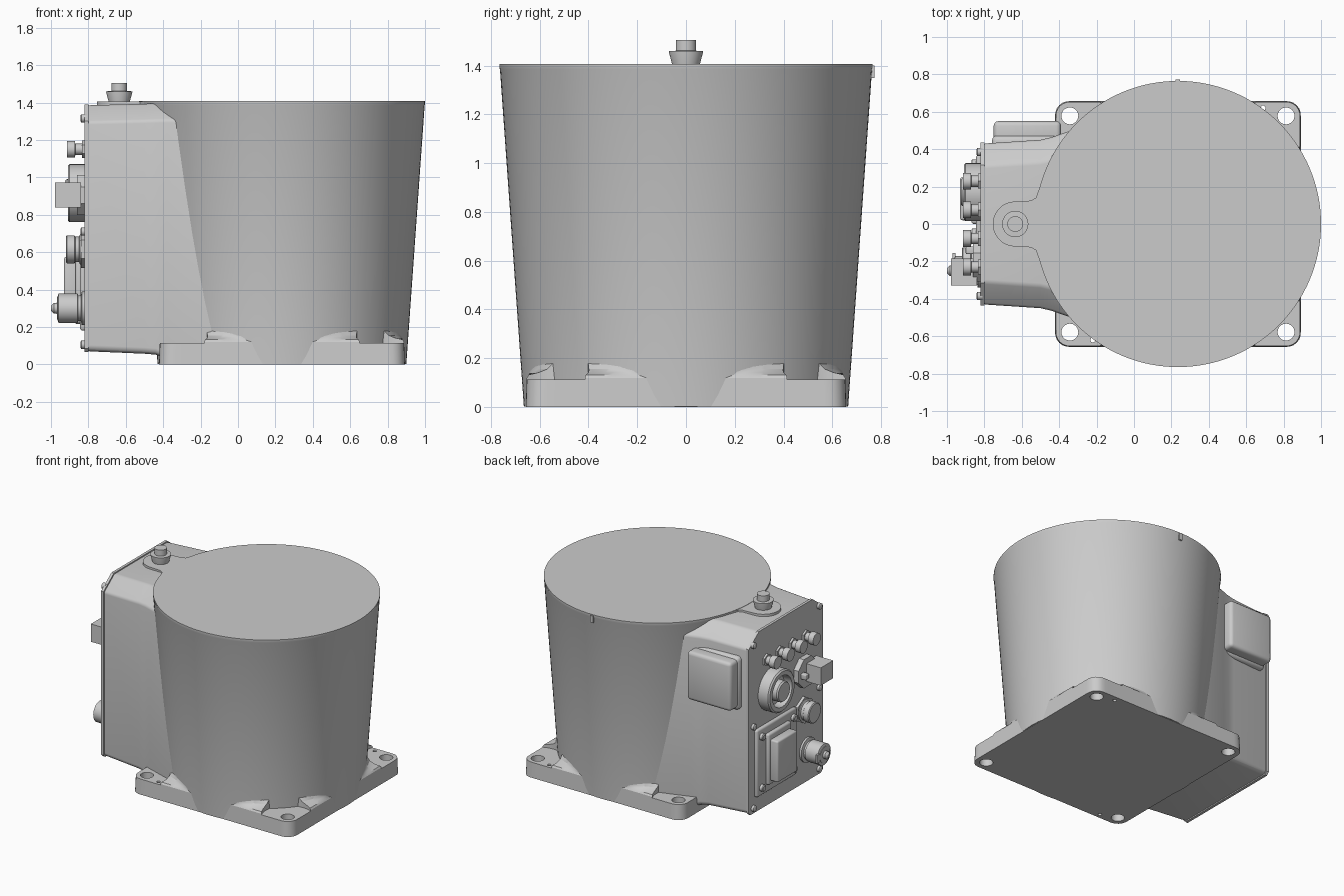
import bpy, bmesh
from math import sin, cos, pi, sqrt
from mathutils import Matrix, Vector

if "Cube" in bpy.data.objects:
    bpy.data.objects.remove(bpy.data.objects["Cube"])

CX = 0.235  # centre of the tapered housing


def finish(name, bm, bevel=0, segs=3, angle=30):
    bmesh.ops.recalc_face_normals(bm, faces=bm.faces)
    me = bpy.data.meshes.new(name)
    bm.to_mesh(me)
    bm.free()
    ob = bpy.data.objects.new(name, me)
    bpy.context.collection.objects.link(ob)
    if bevel:
        m = ob.modifiers.new("bevel", 'BEVEL')
        m.width, m.segments, m.limit_method = bevel, segs, 'ANGLE'
        m.angle_limit = 0.6
        apply_mods(ob)
    smooth(ob, angle)
    return ob


def activate(ob):
    bpy.ops.object.select_all(action='DESELECT')
    bpy.context.view_layer.objects.active = ob
    ob.select_set(True)


def apply_mods(ob):
    activate(ob)
    for m in list(ob.modifiers):
        bpy.ops.object.modifier_apply(modifier=m.name)


def smooth(ob, angle=30):
    activate(ob)
    bpy.ops.object.shade_smooth_by_angle(angle=angle * pi / 180)


def loft(name, sections, **kw):
    bm = bmesh.new()
    rings = [[bm.verts.new(p) for p in s] for s in sections]
    n = len(rings[0])
    for a, b in zip(rings, rings[1:]):
        for i in range(n):
            j = (i + 1) % n
            bm.faces.new((a[i], a[j], b[j], b[i]))
    bm.faces.new(rings[0])
    bm.faces.new(rings[-1])
    return finish(name, bm, **kw)


def box(name, lo, hi, bevel=0, segs=3):
    lo, hi = Vector(lo), Vector(hi)
    bm = bmesh.new()
    bmesh.ops.create_cube(bm, size=1, matrix=Matrix.Translation((lo + hi) / 2)
                          @ Matrix.Diagonal((*(hi - lo), 1)))
    return finish(name, bm, bevel, segs)


def lathe(name, origin, profile, axis='Z', n=40, turn=0):
    """Closed turned part; profile is (radius, distance along axis); axis Z or -X."""
    rot = Matrix.Rotation(-pi / 2, 4, 'Y') if axis == 'X' else Matrix()
    mat = Matrix.Translation(origin) @ rot
    return loft(name, [[mat @ Vector((r * cos(2 * pi * i / n + turn), r * sin(2 * pi * i / n + turn), h))
                        for i in range(n)] for r, h in profile])


def cut(ob, points, r, z0, z1):
    bm = bmesh.new()
    for x, y in points:
        bmesh.ops.create_cone(bm, cap_ends=True, segments=40, radius1=r, radius2=r, depth=z1 - z0,
                              matrix=Matrix.Translation((x, y, (z0 + z1) / 2)))
    c = finish("cutter", bm)
    c.hide_render = True
    m = ob.modifiers.new("cut", 'BOOLEAN')
    m.operation, m.solver, m.object = 'DIFFERENCE', 'EXACT', c
    apply_mods(ob)
    bpy.data.objects.remove(c)


# tapered round housing with flat lid
lathe("housing", (CX, 0, 0), [(0.665, 0.002), (0.763, 1.385), (0.765, 1.39), (0.765, 1.407)], n=128)
box("housing_index_tab", (CX - 0.012, 0.74, 1.35), (CX + 0.012, 0.772, 1.40))


# square base flange blending into the round housing
def square_radius(t, h, r=0.075):
    c, s = abs(cos(t)), abs(sin(t))
    d, m = h / max(c, s), h - r
    if d * min(c, s) > m:
        k = m * (c + s)
        d = k + sqrt(max(0, k * k - 2 * m * m + r * r))
    return d


def base_ring(z, h, mix):
    ring = []
    for i in range(256):
        t = 2 * pi * i / 256
        d = square_radius(t, h) * (1 - mix) + 0.672 * mix
        ring.append((CX + d * cos(t), d * sin(t), z))
    return ring


base = loft("base_flange", [base_ring(0, 0.657, 0), base_ring(0.12, 0.653, 0), base_ring(0.132, 0.645, 0),
                            base_ring(0.142, 0.645, 0.5), base_ring(0.155, 0.645, 0.8),
                            base_ring(0.185, 0.645, 1)])
bolts = [(CX + sx * 0.578, sy * 0.578) for sx in (-1, 1) for sy in (-1, 1)]
cut(base, bolts, 0.18, 0.113, 0.4)
cut(base, bolts, 0.045, -0.1, 0.4)
cut(base, [(0.69, 0.62), (-0.22, -0.62)], 0.013, -0.1, 0.4)
smooth(base)


# connector box flaring into the housing
def box_section(x, w, zb, zt=1.39):
    half = [(w - 0.02, zb), (w, zb + 0.02), (w, zt - 0.09), (w - 0.12, zt)]
    return [(x, y, z) for y, z in half] + [(x, -y, z) for y, z in reversed(half)]


loft("connector_box", [box_section(-0.805, 0.43, 0.07, 1.385), box_section(-0.5, 0.45, 0.057, 1.393),
                       box_section(-0.44, 0.464, 0.052, 1.395), box_section(-0.38, 0.485, 0.03, 1.396),
                       box_section(0, 0.61, 0.03, 1.396)], bevel=0.025)
loft("connector_plate", [box_section(-0.82, 0.435, 0.065), box_section(-0.8, 0.435, 0.065)])

# raised boss and plug on top of the box
arc = [(-0.635 + 0.12 * cos(t), 0.12 * sin(t)) for t in [pi / 2 + pi * i / 24 for i in range(25)]]
neck = [(-0.55, -0.125), (-0.525, -0.14), (-0.51, -0.18), (-0.49, -0.24), (-0.3, -0.3)]
outline = arc + neck + [(x, -y) for x, y in reversed(neck)]
loft("top_boss", [[(x, y, z) for x, y in outline] for z in (1.35, 1.405)])
lathe("top_plug", (-0.635, 0, 0), [(0.055, 1.39), (0.058, 1.41), (0.07, 1.455), (0.07, 1.46),
                                  (0.042, 1.461), (0.042, 1.505)])

# side cover on the rear face of the box
box("side_cover_frame", (-0.76, 0.36, 0.84), (-0.38, 0.475, 1.235), 0.03)
box("side_cover", (-0.75, 0.42, 0.86), (-0.39, 0.55, 1.22), 0.025)

# plate screws
for i, z in enumerate((0.105, 0.71, 1.315)):
    for y in (-0.385, 0.385):
        lathe(f"plate_screw_{i}", (-0.81, y, z), [(0.022, 0), (0.022, 0.028), (0.015, 0.032)], 'X', 20)

# row of four small connectors
for i in range(4):
    p = (-0.815, -0.23 + 0.153 * i, 1.15)
    lathe(f"small_connector_nut_{i}", p, [(0.046, 0), (0.046, 0.02)], 'X', 6)
    lathe(f"small_connector_{i}", p, [(0.03, 0), (0.03, 0.055), (0.045, 0.056), (0.045, 0.1)], 'X', 24)

# large round socket with recessed centre
lathe("round_socket", (-0.81, 0.17, 0.915), [(0.155, 0), (0.155, 0.09), (0.145, 0.1), (0.115, 0.1),
                                            (0.11, 0.04), (0.075, 0.04), (0.075, 0.105), (0.068, 0.115)], 'X', 48)

# square plug on an octagonal flange
lathe("square_plug_flange", (-0.81, -0.2, 0.905), [(0.115, 0), (0.115, 0.05)], 'X', 8, pi / 8)
box("square_plug", (-0.978, -0.33, 0.84), (-0.84, -0.185, 0.972))
box("square_plug_latch", (-0.9, -0.16, 0.88), (-0.84, -0.12, 0.92), 0.006)

# threaded circular connector
lathe("thread_nut", (-0.815, -0.2, 0.615), [(0.1, 0), (0.1, 0.025)], 'X', 6)
lathe("thread_connector", (-0.815, -0.2, 0.615), [(0.08, 0), (0.08, 0.03), (0.068, 0.035), (0.068, 0.055),
                                                 (0.075, 0.06), (0.075, 0.1), (0.068, 0.105)], 'X')

# rectangular connector cover with corner screws
box("cover_base", (-0.845, -0.1, 0.18), (-0.81, 0.37, 0.68), 0.015)
box("cover_rim", (-0.87, 0.0, 0.24), (-0.83, 0.27, 0.62), 0.015)
box("cover_block", (-0.93, 0.02, 0.27), (-0.85, 0.25, 0.575), 0.012)
for y in (-0.05, 0.32):
    for z in (0.24, 0.62):
        lathe("cover_screw", (-0.84, y, z), [(0.025, 0), (0.025, 0.025), (0.018, 0.03)], 'X', 20)

# power cable connector with tip
lathe("power_connector", (-0.815, -0.25, 0.3), [(0.09, 0), (0.09, 0.02), (0.068, 0.025), (0.068, 0.04),
                                               (0.078, 0.042), (0.078, 0.145), (0.06, 0.15), (0.06, 0.153),
                                               (0.028, 0.153), (0.028, 0.17), (0.012, 0.185)], 'X')
box("power_connector_clip", (-0.97, -0.19, 0.27), (-0.955, -0.155, 0.33))
